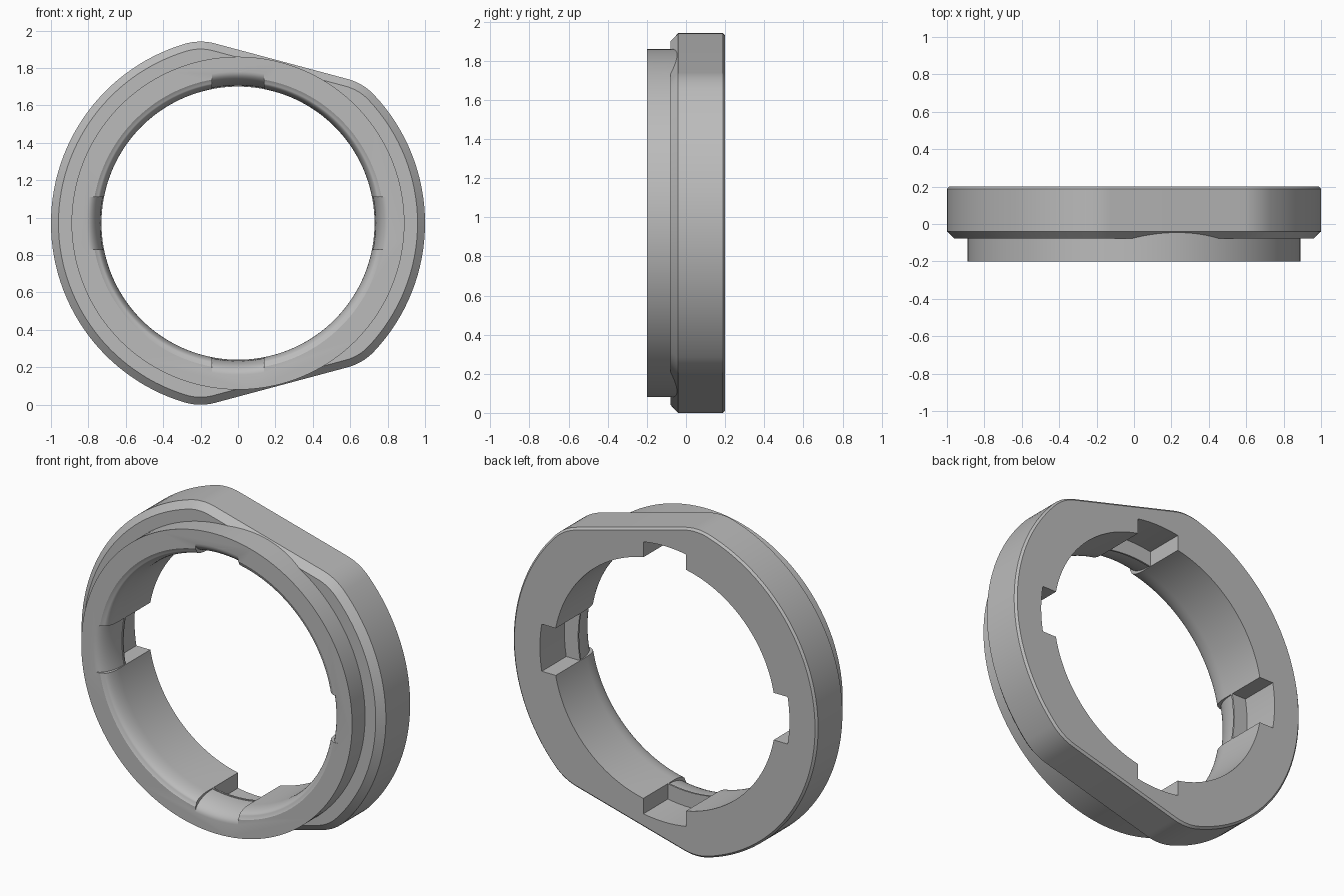
import bpy, bmesh
from math import sin, cos, acos, pi, radians, sqrt
from mathutils import Matrix

cube = bpy.data.objects.get("Cube")
if cube:
    bpy.data.objects.remove(cube)

CENTRE = 0.97           # height of the ring axis
BORE = 0.73
FLAT = 0.896            # distance of the slanted flats from the axis
CORNER = 0.3            # rounding between flat and rim
TILT = radians(75)      # direction the upper flat faces

grey = bpy.data.materials.new("plain grey")
grey.use_nodes = True
colour = (0.5, 0.5, 0.5, 1)
grey.diffuse_color = colour
grey.node_tree.nodes["Principled BSDF"].inputs["Base Color"].default_value = colour


def loft(name, rings, turn=0):
    """Closed solid through equal-length rings of points around the y axis."""
    bm = bmesh.new()
    loops = [[bm.verts.new(p) for p in ring] for ring in rings]
    n = len(loops[0])
    for a, b in zip(loops, loops[1:]):
        for i in range(n):
            j = (i + 1) % n
            bm.faces.new((a[i], a[j], b[j], b[i]))
    bm.faces.new(loops[0])
    bm.faces.new(loops[-1])
    bmesh.ops.recalc_face_normals(bm, faces=bm.faces)
    bm.transform(Matrix.Translation((0, 0, CENTRE)) @ Matrix.Rotation(turn, 4, 'Y'))
    mesh = bpy.data.meshes.new(name)
    bm.to_mesh(mesh)
    bm.free()
    obj = bpy.data.objects.new(name, mesh)
    bpy.context.collection.objects.link(obj)
    mesh.materials.append(grey)
    return obj


def circle(r, y, n=144):
    return [(r * cos(2 * pi * i / n), y, r * sin(2 * pi * i / n)) for i in range(n)]


def flange_outline(inset, y):
    """Round rim with two slanted flats and rounded corners, moved inwards."""
    spread = acos((FLAT - CORNER) / (1 - CORNER))
    reach = 1 - CORNER
    low, high = TILT - spread, TILT + spread
    arcs = [(0, 1, 0, low, 16), (reach, CORNER, low, TILT, 8),
            (reach, CORNER, TILT, high, 8), (0, 1, high, pi, 28)]
    pts = []
    for k, (dist, r, start, end, n) in enumerate(arcs):
        aim = low if k == 1 else high
        for i in range(n + (k in (1, 3))):
            a = start + (end - start) * i / n
            pts.append((dist * cos(aim) + (r - inset) * cos(a),
                        dist * sin(aim) + (r - inset) * sin(a)))
    pts += [(x, -z) for x, z in reversed(pts[1:-1])]
    return [(x, y, z) for x, z in pts]


def rounded(r, drop, y, depth, n=10):
    """Convex quarter curve from the front face into the bore."""
    steps = [pi / 2 * i / n for i in range(n + 1)]
    return [(r + drop * (1 - sin(t)), y - depth * cos(t)) for t in steps]


def notch(name, profile, turn, half=0.14, n=12):
    """Parallel-sided cutter whose outer wall follows the ring."""
    xs = [half * (2 * i / n - 1) for i in range(n + 1)]
    return loft(name, [[(x, y, sqrt(r * r - x * x)) for r, y in profile] for x in xs], turn)


def combine(target, tool, operation):
    mod = target.modifiers.new("combine", 'BOOLEAN')
    mod.operation = operation
    mod.solver = 'EXACT'
    mod.object = tool
    bpy.context.view_layer.objects.active = target
    bpy.ops.object.modifier_apply(modifier=mod.name)
    bpy.data.objects.remove(tool)


# Flange with a wide front chamfer and a fine back chamfer
ring = loft("adapter_ring", [flange_outline(c, y) for c, y in
                             ((0.04, -0.078), (0, -0.04), (0, 0.188), (0.012, 0.2))])

# Front collar
combine(ring, loft("collar", [circle(0.89, -0.2), circle(0.89, 0.1)]), 'UNION')

# Bore with a rounded, lipped mouth
bore = [(0.78, -0.25), (0.78, -0.2)] + rounded(BORE, 0.035, -0.09, 0.1) + [(BORE, 0.25)]
combine(ring, loft("bore", [circle(r, y) for r, y in bore]), 'DIFFERENCE')

# Four entry ramps at the front and four pockets at the back
ramp = [(0.6, -0.25), (0.81, -0.25)] + rounded(0.735, 0.075, -0.04, 0.16) + [(0.6, -0.04)]
pocket = [(0.6, -0.03), (0.82, -0.03), (0.82, 0.25), (0.6, 0.25)]
for k in range(4):
    combine(ring, notch("ramp", ramp, k * pi / 2), 'DIFFERENCE')
    combine(ring, notch("pocket", pocket, k * pi / 2), 'DIFFERENCE')

# Smooth round walls, keep the machined edges crisp
bpy.ops.object.select_all(action='DESELECT')
ring.select_set(True)
bpy.context.view_layer.objects.active = ring
bpy.ops.object.shade_smooth_by_angle(angle=radians(25))
